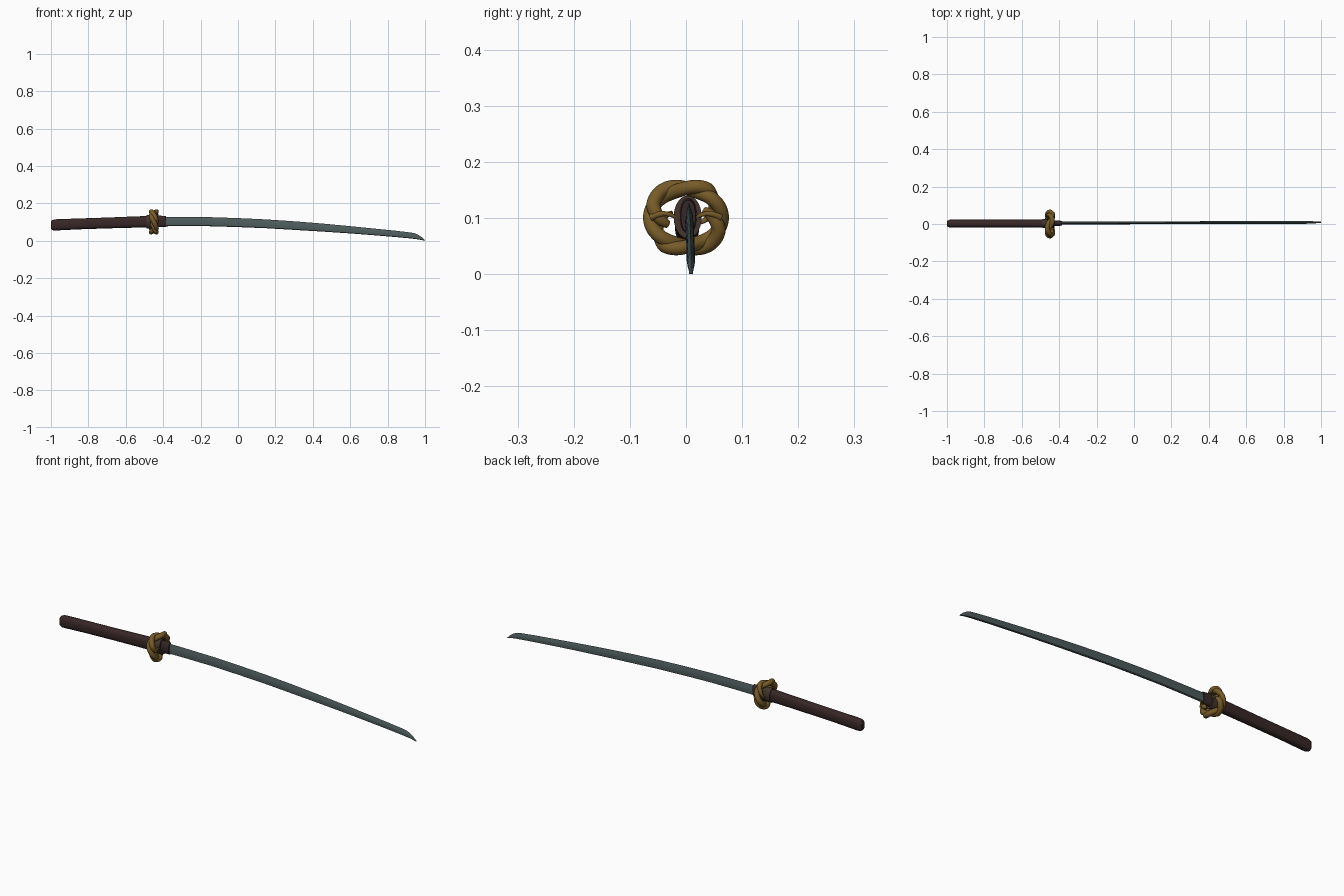
import bpy, bmesh, math
from mathutils import Vector

if "Cube" in bpy.data.objects:
    bpy.data.objects.remove(bpy.data.objects["Cube"])


def material(name, rgb):
    m = bpy.data.materials.new(name)
    m.diffuse_color = (*rgb, 1)
    m.use_nodes = True
    m.node_tree.nodes["Principled BSDF"].inputs["Base Color"].default_value = m.diffuse_color
    return m


STEEL = material("blade steel", (0.075, 0.105, 0.105))
WOOD = material("dark handle", (0.040, 0.020, 0.020))
COLLAR = material("brown collar", (0.060, 0.036, 0.026))
BRONZE = material("bronze", (0.185, 0.105, 0.022))


def loft(name, rings, mat, angle=35):
    """Skin a list of equal-length point rings and cap both ends."""
    bm = bmesh.new()
    rows = [[bm.verts.new(p) for p in ring] for ring in rings]
    n = len(rows[0])
    for a, b in zip(rows, rows[1:]):
        for i in range(n):
            j = (i + 1) % n
            bm.faces.new((a[i], a[j], b[j], b[i]))
    bm.faces.new(rows[0])
    bm.faces.new(rows[-1])
    bmesh.ops.recalc_face_normals(bm, faces=bm.faces)
    me = bpy.data.meshes.new(name)
    bm.to_mesh(me)
    bm.free()
    me.materials.append(mat)
    ob = bpy.data.objects.new(name, me)
    bpy.context.collection.objects.link(ob)
    bpy.context.view_layer.objects.active = ob
    ob.select_set(True)
    bpy.ops.object.shade_smooth_by_angle(angle=math.radians(angle))
    ob.select_set(False)
    return ob


def oval(x, y, z, hw, hh, power=0.8, n=32):
    """Superellipse ring across the sword's length."""
    ring = []
    for i in range(n):
        a = 2 * math.pi * i / n
        c, s = math.cos(a), math.sin(a)
        ring.append((x, y + hw * math.copysign(abs(c) ** power, c),
                     z + hh * math.copysign(abs(s) ** power, s)))
    return ring


# Handle: gently rising grip with a rounded pommel end
grip = [(-1.0, .084, .012, .019), (-.996, .084, .017, .025), (-.985, .084, .021, .029),
        (-.97, .085, .0215, .030), (-.85, .090, .021, .029), (-.70, .095, .021, .029),
        (-.55, .100, .0215, .030), (-.47, .102, .022, .031)]
loft("handle", [oval(x, .002, z, w, h) for x, z, w, h in grip], WOOD)

# Collars on both sides of the guard and the sleeve at the blade root
for name, x0, x1, w, h in (("handle_collar", -.49, -.455, .025, .036),
                           ("guard_collar", -.455, -.428, .025, .038)):
    loft(name, [oval(x, .003, .102, w, h, 1) for x in (x0, x1)], COLLAR)
loft("blade_sleeve", [oval(x, .004, z, w, h, .9) for x, z, w, h in
                      ((-.43, .104, .015, .031), (-.386, .103, .013, .029))], WOOD)

# Blade: thick spine below, bevelled cutting edge above, curving down to the tip
stations = [(-.44, .077, .128), (-.3, .078, .1275), (-.15, .0775, .126), (0, .073, .121),
            (.15, .067, .114), (.3, .058, .104), (.45, .049, .092), (.6, .039, .078),
            (.72, .030, .066), (.84, .020, .054), (.92, .0125, .0445), (.945, .0095, .040),
            (.965, .007, .031), (.985, .003, .017), (.9995, 0, .002)]
rings = []
for x, lo, hi in stations:
    y = .005 + .004 * (x + .44) / 1.44
    t = .0075 if x < .93 else .0075 - .06 * (x - .93)
    d = hi - lo
    half = [(0, lo), (t * .8, lo + d * .06), (t, lo + d * .35), (t * .75, lo + d * .65)]
    rings.append([(x, y + a, z) for a, z in half] + [(x, y, hi)]
                 + [(x, y - a, z) for a, z in reversed(half[1:])])
loft("blade", rings, STEEL, 25)


def tube(name, path, radii, sides=14):
    """Tapered round tube along a path."""
    pts = [Vector(p) for p in path]
    out = []
    for i, p in enumerate(pts):
        d = (pts[min(i + 1, len(pts) - 1)] - pts[max(i - 1, 0)]).normalized()
        u = Vector((1, 0, 0))
        u = (u - d * u.dot(d)).normalized()
        v = d.cross(u)
        out.append([p + radii[i] * (u * math.cos(2 * math.pi * k / sides)
                                    + v * math.sin(2 * math.pi * k / sides))
                    for k in range(sides)])
    loft(name, out, BRONZE, 60)


# Guard: two strands braided round a ring, each with a thin tail curling inward
STEPS = 110
for s, name in enumerate(("guard_strand_a", "guard_strand_b")):
    path, radii = [], []
    for i in range(STEPS + 1):
        f = i / STEPS
        a = math.radians(200 + 180 * s - 400 * f)
        w = 2.5 * a + (math.pi if s else 0) + s * math.pi * .5
        tail = max(0, (f - .82) / .18)
        head = max(0, (.10 - f) / .10)
        r = .0565 + .0075 * math.cos(w) - .024 * tail - .016 * head
        path.append((-.450 + .0135 * math.sin(w), r * math.cos(a), .101 + 1.02 * r * math.sin(a)))
        radii.append(.0128 * (1 - .75 * tail) * (1 - .45 * head ** 2))
    tube(name, path, radii)

# Thin tendrils reaching from the ring to the collar
for side, name in ((-1, "tendril_left"), (1, "tendril_right")):
    path = [(-.432 + .006 * math.sin(math.pi * k / 12), side * (.062 - .045 * k / 12),
             .101 + .007 * math.sin(math.pi * k / 12)) for k in range(13)]
    tube(name, path, [.0065 - .0035 * k / 12 for k in range(13)], 10)
